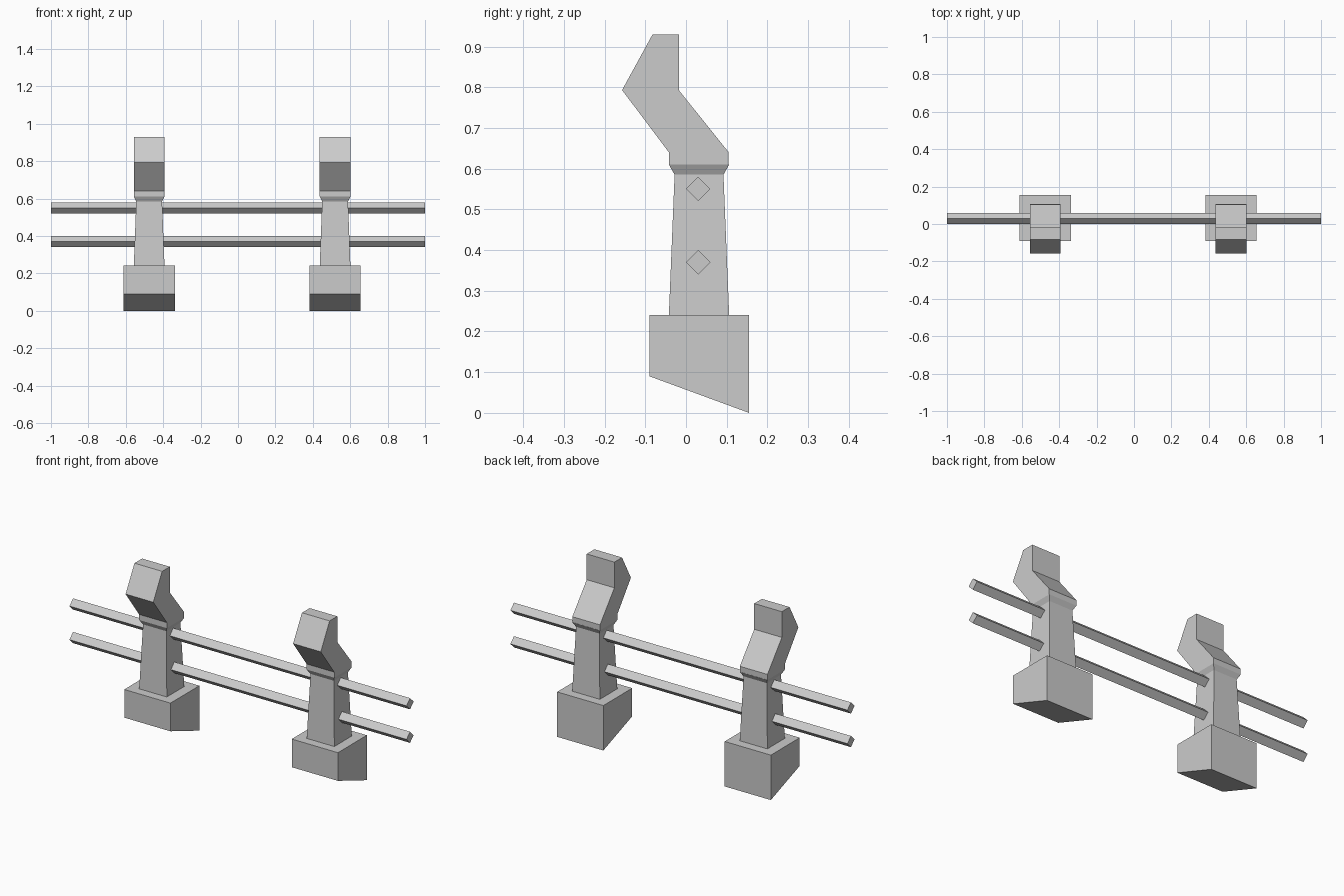
import bpy
import bmesh

default_cube = bpy.data.objects.get("Cube")
if default_cube:
    bpy.data.objects.remove(default_cube, do_unlink=True)

GREY = (0.6, 0.6, 0.6, 1.0)
concrete = bpy.data.materials.new("grey_concrete")
concrete.use_nodes = True
concrete.diffuse_color = GREY
bsdf = next(n for n in concrete.node_tree.nodes if n.type == "BSDF_PRINCIPLED")
bsdf.inputs["Base Color"].default_value = GREY
bsdf.inputs["Roughness"].default_value = 0.8


def finish(name, bm):
    bmesh.ops.recalc_face_normals(bm, faces=bm.faces)
    mesh = bpy.data.meshes.new(name)
    bm.to_mesh(mesh)
    bm.free()
    mesh.materials.append(concrete)
    obj = bpy.data.objects.new(name, mesh)
    bpy.context.collection.objects.link(obj)
    return obj


def extrude_profile(name, profile, x_min, x_max):
    """Sweep a (y, z) outline along x."""
    bm = bmesh.new()
    face = bm.faces.new([bm.verts.new((x_min, y, z)) for y, z in profile])
    swept = bmesh.ops.extrude_face_region(bm, geom=[face])["geom"]
    verts = [v for v in swept if isinstance(v, bmesh.types.BMVert)]
    bmesh.ops.translate(bm, verts=verts, vec=(x_max - x_min, 0, 0))
    return finish(name, bm)


def loft_rectangles(name, cx, cy, sections):
    """Join stacked rectangles given as (half_x, half_y, z)."""
    bm = bmesh.new()
    rings = [[bm.verts.new((cx + sx * hx, cy + sy * hy, z))
              for sx, sy in ((-1, -1), (1, -1), (1, 1), (-1, 1))]
             for hx, hy, z in sections]
    for low, high in zip(rings, rings[1:]):
        for i in range(4):
            j = (i + 1) % 4
            bm.faces.new((low[i], low[j], high[j], high[i]))
    bm.faces.new(rings[0])
    bm.faces.new(rings[-1])
    return finish(name, bm)


# Outlines seen from the side
FOOTING = [(-0.09, 0.09), (0.155, 0), (0.155, 0.241), (-0.09, 0.241)]
HEAD = [(-0.042, 0.61), (-0.042, 0.64), (-0.157, 0.793), (-0.082, 0.93),
        (-0.017, 0.93), (-0.017, 0.792), (0.105, 0.64), (0.105, 0.61)]
CENTRE_Y = 0.032

# Two posts: sloped footing, tapered shaft with flared collar, cranked head
for side, x in (("right", -0.475), ("left", 0.519)):
    extrude_profile(side + "_footing", FOOTING, x - 0.137, x + 0.137)
    loft_rectangles(side + "_shaft", x, CENTRE_Y,
                    [(0.082, 0.074, 0.241), (0.069, 0.06, 0.585), (0.082, 0.074, 0.61)])
    extrude_profile(side + "_head", HEAD, x - 0.082, x + 0.082)

# Two diamond-section rails running through both posts
R = 0.03
for name, z in (("lower_rail", 0.37), ("upper_rail", 0.55)):
    diamond = [(R, z - R), (R + R, z), (R, z + R), (0, z)]
    extrude_profile(name, diamond, -1, 1)
